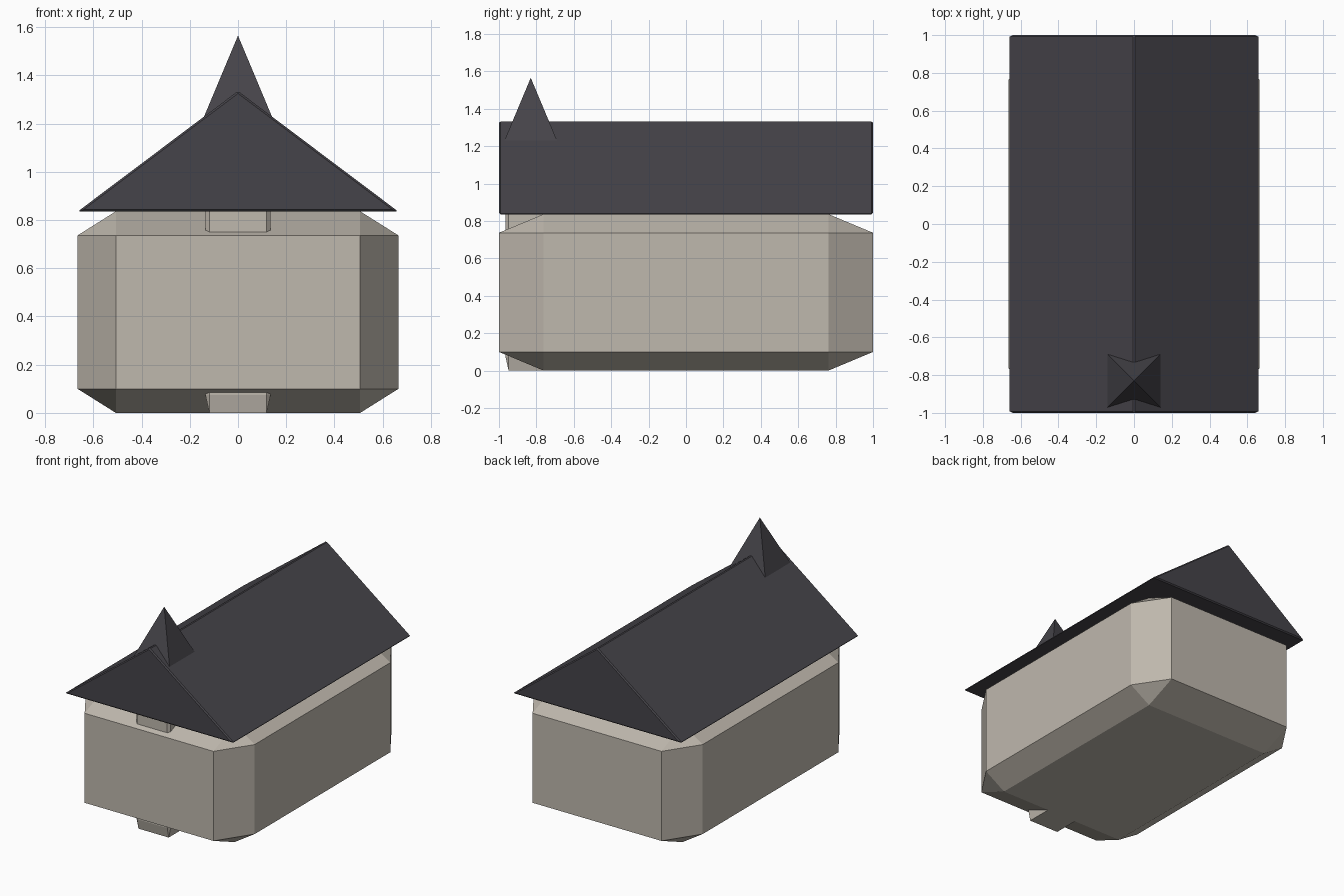
import bpy, bmesh

if "Cube" in bpy.data.objects:
    bpy.data.objects.remove(bpy.data.objects["Cube"])


def material(name, colour):
    m = bpy.data.materials.new(name)
    m.diffuse_color = (*colour, 1)
    m.use_nodes = True
    m.node_tree.nodes["Principled BSDF"].inputs["Base Color"].default_value = m.diffuse_color
    return m


stone = material("stone", (0.52, 0.48, 0.42))
slate = material("slate", (0.06, 0.057, 0.067))


def finish(name, bm, mat):
    bmesh.ops.recalc_face_normals(bm, faces=bm.faces)
    mesh = bpy.data.meshes.new(name)
    bm.to_mesh(mesh)
    bm.free()
    mesh.materials.append(mat)
    ob = bpy.data.objects.new(name, mesh)
    bpy.context.collection.objects.link(ob)
    return ob


def bevelled_block(name, centre, size, fraction, mat):
    """Unit cube with chamfered edges, then stretched to size."""
    bm = bmesh.new()
    bmesh.ops.create_cube(bm, size=1)
    bmesh.ops.bevel(bm, geom=bm.edges[:], offset=fraction, segments=1,
                    affect='EDGES', profile=0.5)
    bmesh.ops.scale(bm, vec=size, verts=bm.verts)
    bmesh.ops.translate(bm, vec=centre, verts=bm.verts)
    return finish(name, bm, mat)


# Chamfered main hall and slim tower embedded in its front
bevelled_block("hall", (0, 0, 0.418), (1.33, 2, 0.836), 0.119, stone)
bevelled_block("tower", (0, -0.83, 0.61), (0.27, 0.27, 1.22), 0.06, stone)

# Gable roof: triangular profile swept front to back, edges eased
bm = bmesh.new()
profile = [(-0.665, 0.835), (0.665, 0.835), (0, 1.335)]
face = bm.faces.new([bm.verts.new((x, -1, z)) for x, z in profile])
swept = bmesh.ops.extrude_face_region(bm, geom=[face])
bmesh.ops.translate(bm, vec=(0, 2, 0),
                    verts=[v for v in swept["geom"] if isinstance(v, bmesh.types.BMVert)])
bmesh.ops.recalc_face_normals(bm, faces=bm.faces)
bmesh.ops.bevel(bm, geom=bm.edges[:], offset=0.008, segments=1,
                affect='EDGES', profile=0.5)
finish("roof", bm, slate)

# Four-sided spire
bm = bmesh.new()
base_z, tip_z, half = 1.2, 1.565, 0.153
base = [bm.verts.new((x * half, -0.83 + y * half, base_z))
        for x, y in ((-1, -1), (1, -1), (1, 1), (-1, 1))]
tip = bm.verts.new((0, -0.83, tip_z))
bm.faces.new(base)
for i in range(4):
    bm.faces.new((base[i], base[(i + 1) % 4], tip))
finish("spire", bm, slate)
